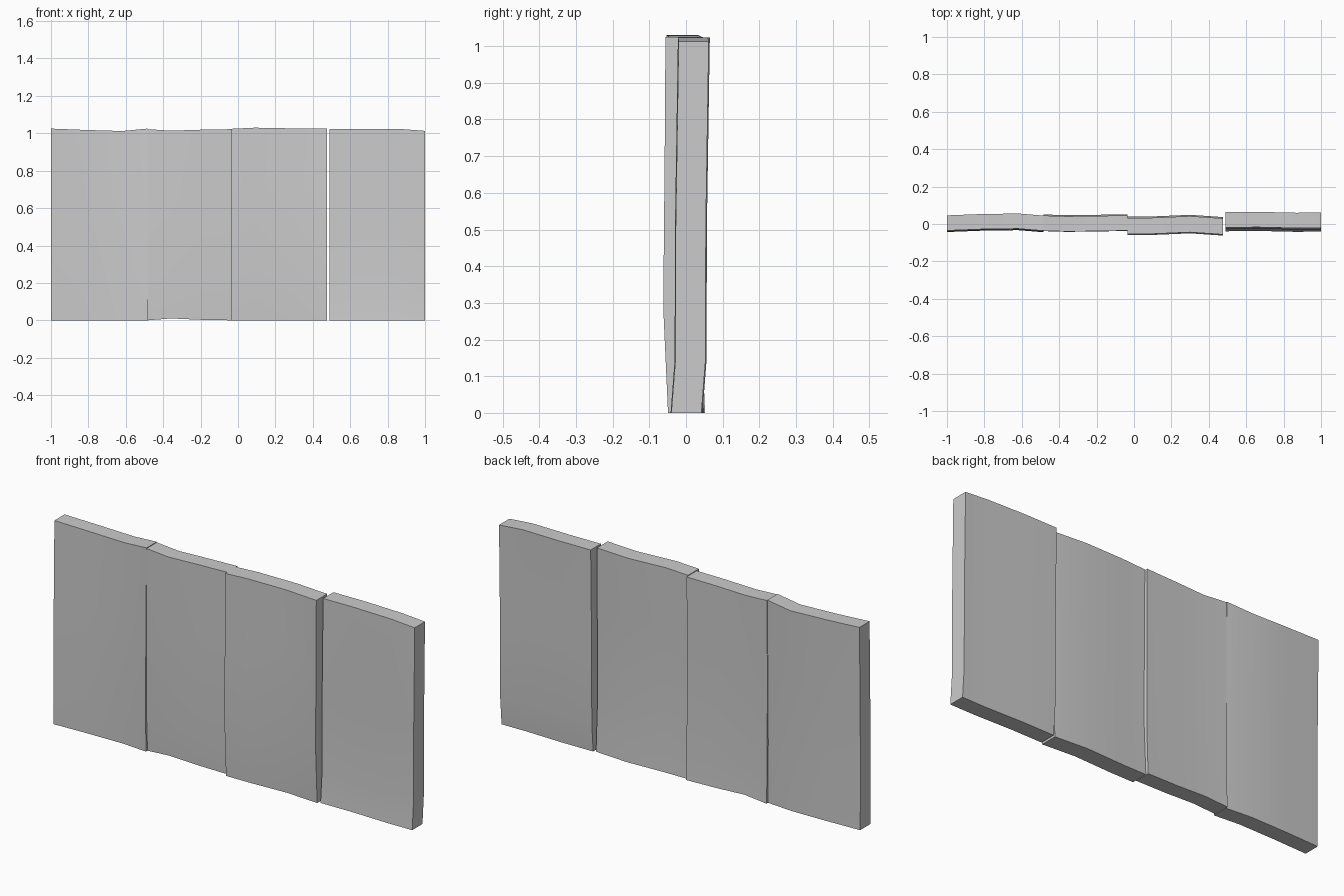
import bpy
import bmesh

cube = bpy.data.objects.get("Cube")
if cube:
    bpy.data.objects.remove(cube, do_unlink=True)

# Single weathered grey for every board
grey = bpy.data.materials.new("plain_grey")
grey.use_nodes = True
colour = (0.6, 0.6, 0.6, 1)
grey.diffuse_color = colour
grey.node_tree.nodes["Principled BSDF"].inputs["Base Color"].default_value = colour


def board(name, columns, rows, thickness):
    """columns: (x, front y, bottom z, top z); rows: (height fraction, bow in y)."""
    bm = bmesh.new()
    grid = [[bm.verts.new((x, y + bow, low + (high - low) * t))
             for x, y, low, high in columns] for t, bow in rows]
    for lower, upper in zip(grid, grid[1:]):
        for i in range(len(columns) - 1):
            bm.faces.new((lower[i], lower[i + 1], upper[i + 1], upper[i]))
    # Thicken the warped front into a solid board
    result = bmesh.ops.extrude_face_region(bm, geom=bm.faces[:], use_keep_orig=True)
    back = [g for g in result["geom"] if isinstance(g, bmesh.types.BMVert)]
    bmesh.ops.translate(bm, verts=back, vec=(0, thickness, 0))
    bmesh.ops.recalc_face_normals(bm, faces=bm.faces[:])
    mesh = bpy.data.meshes.new(name)
    bm.to_mesh(mesh)
    bm.free()
    mesh.materials.append(grey)
    obj = bpy.data.objects.new(name, mesh)
    bpy.context.collection.objects.link(obj)
    bpy.ops.object.select_all(action="DESELECT")
    obj.select_set(True)
    bpy.context.view_layer.objects.active = obj
    bpy.ops.object.shade_smooth_by_angle(angle=0.6)


# Boards from the right end to the left end
board("right_end_board",
      [(-1, -.035, 0, 1.025), (-.82, -.028, 0, 1.018), (-.62, -.025, 0, 1.012),
       (-.485, -.036, 0, 1.025)],
      [(0, -.006), (.3, -.008), (.65, -.005), (1, 0)], .081)

board("right_middle_board",
      [(-.484, -.036, 0, 1.022), (-.36, -.04, .01, 1.014), (-.2, -.038, .003, 1.019),
       (-.036, -.035, 0, 1.022)],
      [(0, .006), (.14, 0), (.6, -.002), (1, 0)], .081)

board("left_middle_board",
      [(-.034, -.054, 0, 1.024), (.09, -.053, 0, 1.03), (.3, -.044, 0, 1.026),
       (.476, -.056, 0, 1.025)],
      [(0, .007), (.28, -.006), (.7, -.002), (1, 0)], .086)

board("left_end_board",
      [(.488, -.019, 0, 1.024), (.66, -.017, 0, 1.024), (.87, -.022, 0, 1.023),
       (1, -.02, 0, 1.013)],
      [(0, -.02), (.14, -.009), (.5, -.008), (1, 0)], .082)
